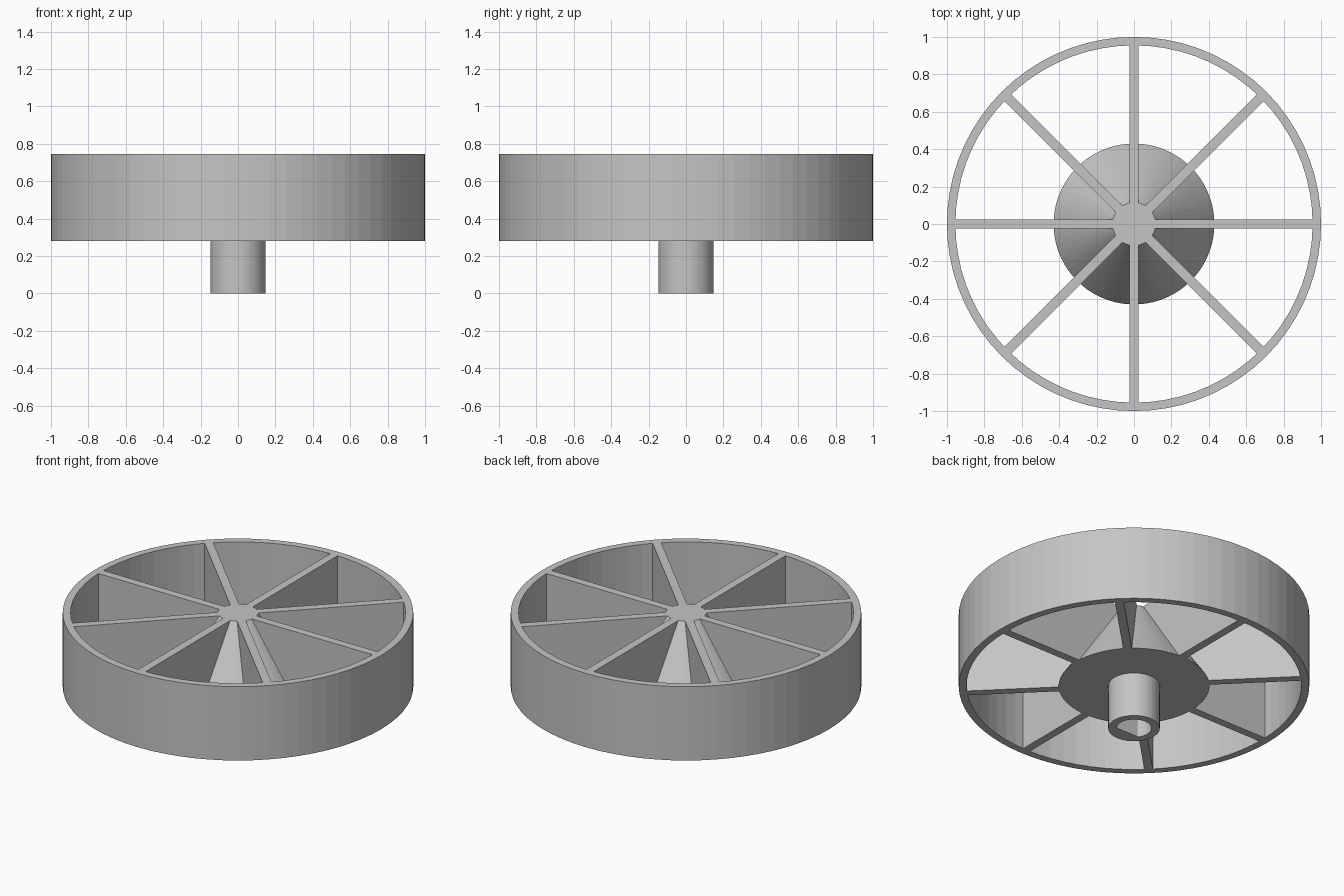
import bpy, bmesh
from math import cos, sin, pi
from mathutils import Matrix

cube = bpy.data.objects.get("Cube")
if cube:
    bpy.data.objects.remove(cube, do_unlink=True)

SEGMENTS = 72
BASE, TOP = 0.28, 0.745      # underside and top of the wheel
RIM_INNER = 0.955
SPOKE_WIDTH = 0.05
BORE_FLAT = -0.06            # flat side of the shaft bore

grey = bpy.data.materials.new("light grey")
grey.use_nodes = True
color = (0.56, 0.56, 0.56, 1)
grey.diffuse_color = color
grey.node_tree.nodes["Principled BSDF"].inputs["Base Color"].default_value = color


def finish(bm, name):
    bmesh.ops.recalc_face_normals(bm, faces=bm.faces)
    mesh = bpy.data.meshes.new(name)
    bm.to_mesh(mesh)
    bm.free()
    mesh.materials.append(grey)
    obj = bpy.data.objects.new(name, mesh)
    bpy.context.collection.objects.link(obj)
    return obj


def ring(bm, radius, z, flat=None):
    """A circle of vertices, optionally cut straight on its front side."""
    verts = []
    for i in range(SEGMENTS):
        a = 2 * pi * i / SEGMENTS
        y = radius * sin(a)
        if flat is not None:
            y = max(y, flat)
        verts.append(bm.verts.new((radius * cos(a), y, z)))
    return verts


def bridge(bm, a, b):
    for i in range(SEGMENTS):
        j = (i + 1) % SEGMENTS
        bm.faces.new((a[i], a[j], b[j], b[i]))


# Outer rim: a closed tube of rectangular section
bm = bmesh.new()
loops = [ring(bm, r, z) for r, z in
         ((1, BASE), (1, TOP), (RIM_INNER, TOP), (RIM_INNER, BASE))]
for k in range(4):
    bridge(bm, loops[k], loops[(k + 1) % 4])
finish(bm, "rim")

# Conical hub with its shaft and blind D-shaped bore
bm = bmesh.new()
loops = [ring(bm, r, z) for r, z in
         ((0.115, TOP), (0.43, BASE), (0.147, BASE), (0.147, 0))]
loops += [ring(bm, 0.1, z, BORE_FLAT) for z in (0, 0.4)]
for a, b in zip(loops, loops[1:]):
    bridge(bm, a, b)
bm.faces.new(loops[0])
bm.faces.new(loops[-1])
finish(bm, "hub_and_shaft")

# Eight full-height spokes
inner, outer = 0.108, 0.975
for n in range(8):
    bm = bmesh.new()
    place = (Matrix.Rotation(n * pi / 4, 4, "Z")
             @ Matrix.Translation(((inner + outer) / 2, 0, (BASE + TOP) / 2))
             @ Matrix.Diagonal((outer - inner, SPOKE_WIDTH, TOP - BASE, 1)))
    bmesh.ops.create_cube(bm, size=1, matrix=place)
    finish(bm, f"spoke_{n + 1}")
